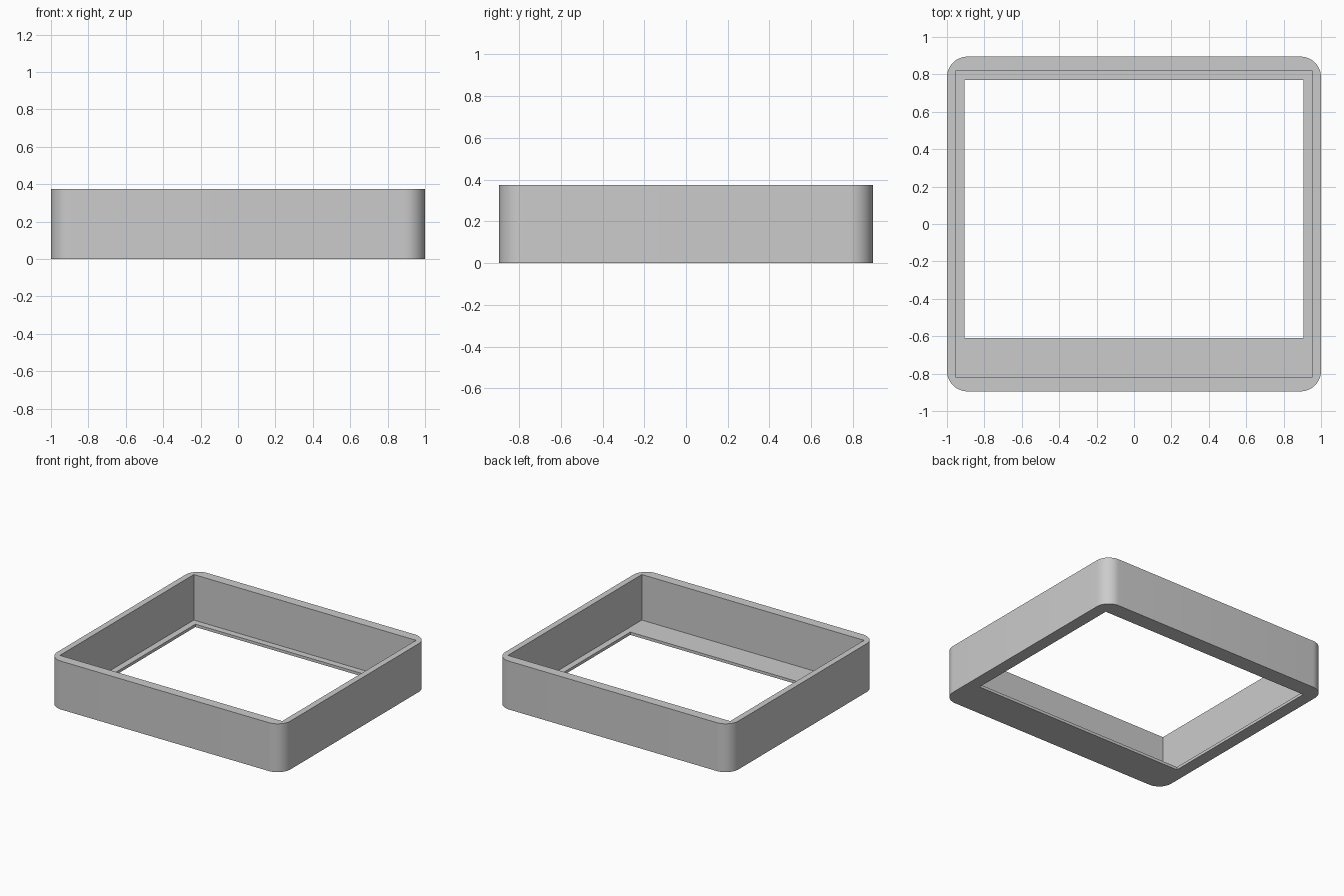
import bpy, bmesh, math

HEIGHT, LIP = 0.375, 0.022
CORNER = 0.11

if "Cube" in bpy.data.objects:
    bpy.data.objects.remove(bpy.data.objects["Cube"], do_unlink=True)

grey = bpy.data.materials.new("light grey")
grey.use_nodes = True
colour = (0.6, 0.6, 0.6, 1)
grey.diffuse_color = colour
grey.node_tree.nodes["Principled BSDF"].inputs["Base Color"].default_value = colour


def block(name, low, high, radius=0):
    """Box between two corners, with optionally rounded upright edges."""
    bm = bmesh.new()
    bmesh.ops.create_cube(bm, size=1)
    for v in bm.verts:
        v.co = [(a + b) / 2 + c * (b - a) for a, b, c in zip(low, high, v.co)]
    if radius:
        upright = [e for e in bm.edges
                   if abs(e.verts[0].co.z - e.verts[1].co.z) > 0.01]
        bmesh.ops.bevel(bm, geom=upright, offset=radius, segments=12,
                        profile=0.5, affect='EDGES')
    mesh = bpy.data.meshes.new(name)
    bm.to_mesh(mesh)
    bm.free()
    mesh.materials.append(grey)
    obj = bpy.data.objects.new(name, mesh)
    bpy.context.collection.objects.link(obj)
    return obj


# Rounded outer body
frame = block("tray_frame", (-1, -0.895, 0), (1, 0.895, HEIGHT), CORNER)

# Square-cornered cavity above the lip, and off-centre opening through the floor
cutters = [
    block("cavity_cutter", (-0.953, -0.82, LIP), (0.953, 0.82, 1)),
    block("opening_cutter", (-0.905, -0.61, -1), (0.905, 0.77, 0.2)),
]
bpy.context.view_layer.objects.active = frame
frame.select_set(True)
for cutter in cutters:
    cutter.hide_render = True
    mod = frame.modifiers.new(cutter.name, 'BOOLEAN')
    mod.operation = 'DIFFERENCE'
    mod.solver = 'EXACT'
    mod.object = cutter
    bpy.ops.object.modifier_apply(modifier=mod.name)
    bpy.data.objects.remove(cutter, do_unlink=True)

# Smooth corners, crisp rims
bpy.ops.object.shade_smooth_by_angle(angle=math.radians(30))
